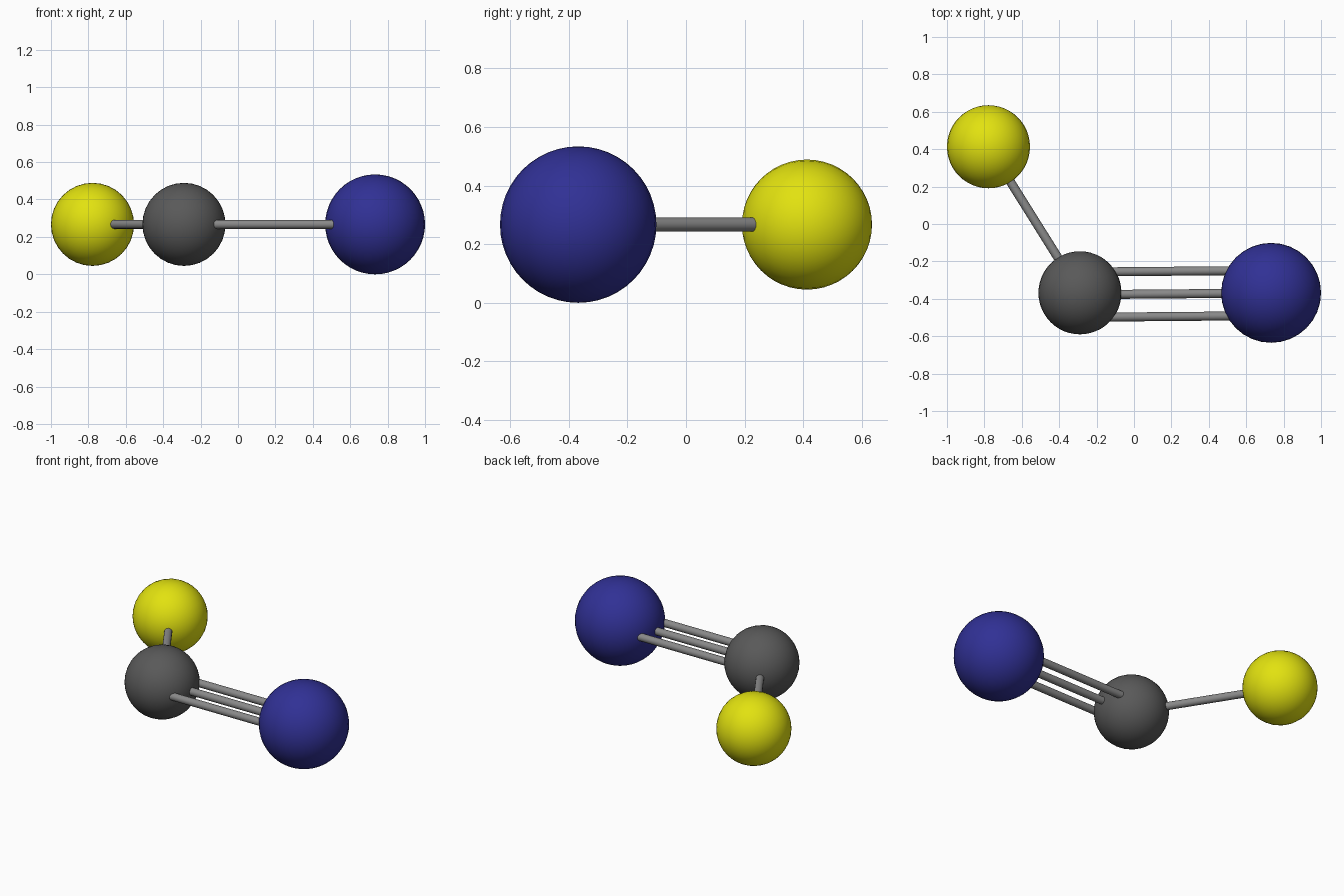
import bpy
from math import pi
from mathutils import Vector

if "Cube" in bpy.data.objects:
    bpy.data.objects.remove(bpy.data.objects["Cube"])

Z = 0.267


def paint(obj, name, rgb):
    mat = bpy.data.materials.get(name) or bpy.data.materials.new(name)
    mat.diffuse_color = (*rgb, 1)
    mat.use_nodes = True
    mat.node_tree.nodes["Principled BSDF"].inputs["Base Color"].default_value = mat.diffuse_color
    obj.data.materials.append(mat)


def atom(name, x, y, radius, rgb, tilt=0):
    bpy.ops.mesh.primitive_uv_sphere_add(segments=32, ring_count=24, radius=radius,
                                         location=(x, y, Z), rotation=(tilt, 0, 0))
    obj = bpy.context.object
    obj.name = name
    bpy.ops.object.shade_smooth()
    paint(obj, name + "_colour", rgb)


def bond(name, start, end, radius=0.024):
    a, b = Vector((*start, Z)), Vector((*end, Z))
    bpy.ops.mesh.primitive_cylinder_add(vertices=16, radius=radius, depth=(b - a).length,
                                        location=(a + b) / 2)
    obj = bpy.context.object
    obj.name = name
    obj.rotation_euler = (b - a).to_track_quat('Z', 'Y').to_euler()
    bpy.ops.object.shade_smooth_by_angle()
    paint(obj, "bond_grey", (0.25, 0.25, 0.25))


# Three atoms
atom("blue_atom", 0.733, -0.368, 0.267, (0.03, 0.03, 0.30))
atom("dark_grey_atom", -0.289, -0.368, 0.222, (0.1, 0.1, 0.1), pi / 2)
atom("yellow_atom", -0.778, 0.413, 0.222, (0.76, 0.76, 0.005), pi / 2)

# Single bond between yellow and grey atoms
bond("single_bond", (-0.778, 0.413), (-0.289, -0.368))

# Triple bond between grey and blue atoms
for i, offset in enumerate((-0.121, 0, 0.121)):
    y = -0.374 + offset
    bond(f"triple_bond_{i + 1}", (-0.289, y - 0.004), (0.733, y + 0.005))
